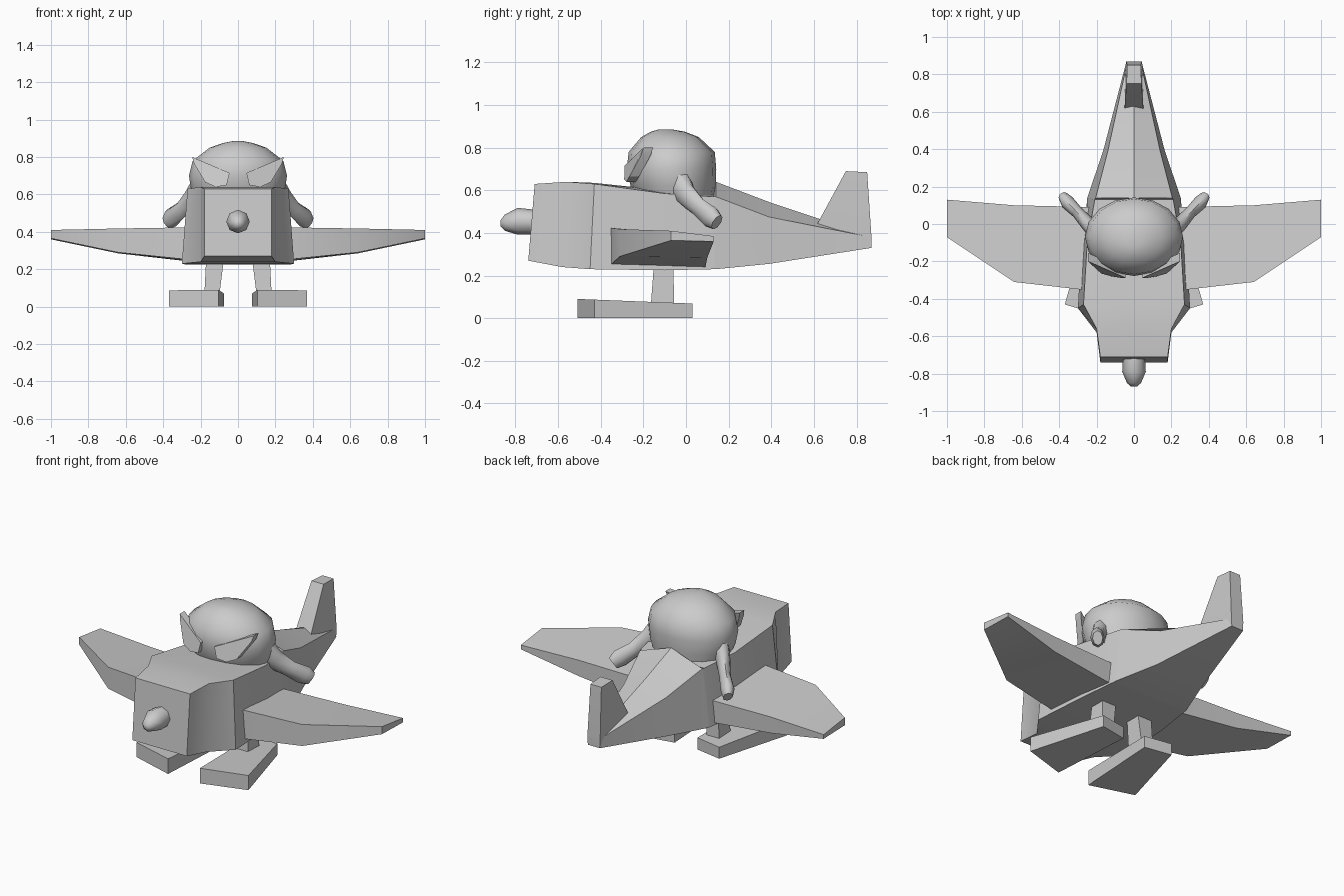
import bpy, bmesh, math
from mathutils import Vector

cube = bpy.data.objects.get("Cube")
if cube:
    bpy.data.objects.remove(cube, do_unlink=True)

GREY = (0.6, 0.6, 0.6, 1)
mat = bpy.data.materials.new("plain_grey")
mat.use_nodes = True
mat.diffuse_color = GREY
bsdf = next(n for n in mat.node_tree.nodes if n.type == 'BSDF_PRINCIPLED')
bsdf.inputs["Base Color"].default_value = GREY


def loft(name, rings, mirrored=False, angle=30):
    """Skin a row of equal-length point rings and cap both ends."""
    bm = bmesh.new()
    rows = [[bm.verts.new(p) for p in ring] for ring in rings]
    for a, b in zip(rows, rows[1:]):
        for i in range(len(a)):
            j = (i + 1) % len(a)
            bm.faces.new((a[i], a[j], b[j], b[i]))
    bm.faces.new(rows[0])
    bm.faces.new(rows[-1])
    bmesh.ops.recalc_face_normals(bm, faces=bm.faces)
    mesh = bpy.data.meshes.new(name)
    bm.to_mesh(mesh)
    bm.free()
    mesh.materials.append(mat)
    obj = bpy.data.objects.new(name, mesh)
    bpy.context.collection.objects.link(obj)
    if mirrored:
        obj.modifiers.new("mirror", 'MIRROR')
    bpy.ops.object.select_all(action='DESELECT')
    obj.select_set(True)
    bpy.context.view_layer.objects.active = obj
    bpy.ops.object.shade_smooth_by_angle(angle=math.radians(angle))
    return obj


def ellipse(n, center, u, v):
    """Ring of n points around center with half axes u and v."""
    c, u, v = Vector(center), Vector(u), Vector(v)
    return [c + u * math.cos(2 * math.pi * i / n) + v * math.sin(2 * math.pi * i / n)
            for i in range(n)]


# Fuselage: y bottom, y top, half width bottom, half width shoulder, z bottom, shoulder, ridge
stations = [
    (-0.74, -0.71, 0.18, 0.18, 0.27, 0.63, 0.63),
    (-0.58, -0.56, 0.20, 0.20, 0.24, 0.64, 0.64),
    (-0.45, -0.43, 0.30, 0.27, 0.23, 0.63, 0.635),
    (-0.10, -0.10, 0.28, 0.25, 0.225, 0.585, 0.60),
    (0.13, 0.13, 0.25, 0.21, 0.23, 0.57, 0.58),
    (0.14, 0.14, 0.25, 0.205, 0.23, 0.57, 0.64),
    (0.39, 0.39, 0.165, 0.14, 0.255, 0.475, 0.545),
    (0.87, 0.87, 0.04, 0.035, 0.33, 0.38, 0.385),
]
loft("fuselage", [
    [(-wb, yb, zb), (wb, yb, zb), (wt, yt, zs), (0, yt, zr), (-wt, yt, zs)]
    for yb, yt, wb, wt, zb, zs, zr in stations])

# Nose cone
loft("nose_spinner", [
    ellipse(8, (0, y, z), (r, 0, 0), (0, 0, r)) for y, z, r in
    [(-0.70, 0.45, 0.058), (-0.79, 0.455, 0.063), (-0.85, 0.448, 0.038), (-0.87, 0.445, 0.015)]],
    angle=50)

# Wings: x, leading y, trailing y, leading z low/high, trailing z low/high
loft("wings", [
    [(x, yl, zl0), (x, yl, zl1), (x, yt, zt1), (x, yt, zt0)]
    for x, yl, yt, zl0, zl1, zt0, zt1 in [
        (0.20, -0.36, 0.09, 0.245, 0.425, 0.235, 0.37),
        (0.64, -0.31, 0.10, 0.29, 0.418, 0.285, 0.38),
        (1.00, -0.07, 0.13, 0.365, 0.41, 0.36, 0.385)]], mirrored=True)

# Tail fin
loft("tail_fin", [
    [(-w0, y0, z0), (w0, y0, z0), (w1, y1, z1), (-w1, y1, z1)]
    for w0, y0, z0, w1, y1, z1 in [
        (0.05, 0.60, 0.41, 0.04, 0.87, 0.34),
        (0.05, 0.62, 0.45, 0.042, 0.87, 0.385),
        (0.04, 0.75, 0.69, 0.036, 0.85, 0.685)]], angle=20)

# Pilot's head: z, half width, half depth, centre y
loft("pilot_head", [
    ellipse(16, (0, cy, z), (rx, 0, 0), (0, ry, 0)) for z, rx, ry, cy in [
        (0.50, 0.20, 0.16, -0.04), (0.62, 0.25, 0.20, -0.06), (0.70, 0.262, 0.21, -0.068),
        (0.78, 0.242, 0.202, -0.067), (0.85, 0.152, 0.135, -0.075),
        (0.875, 0.08, 0.08, -0.085), (0.885, 0.03, 0.035, -0.095)]], angle=60)

# Slanted goggle lenses
lens = [(0.045, -0.288, 0.715), (0.245, -0.20, 0.80), (0.235, -0.21, 0.765),
        (0.175, -0.265, 0.665), (0.12, -0.28, 0.64), (0.06, -0.29, 0.65)]
loft("goggles", [lens, [(x, y + 0.045, z) for x, y, z in lens]], mirrored=True)

# Arms: tube along a short path, swelling into the hand
path = [(0.19, -0.04, 0.64, 0.07), (0.245, 0.0, 0.58, 0.05), (0.30, 0.06, 0.52, 0.04),
        (0.355, 0.115, 0.475, 0.048), (0.378, 0.145, 0.45, 0.035)]
axis = (Vector(path[-1][:3]) - Vector(path[0][:3])).normalized()
side = axis.cross((0, 0, 1)).normalized()
up = side.cross(axis)
loft("arms", [ellipse(8, p[:3], side * p[3] * 0.8, up * p[3] * 1.15) for p in path],
     mirrored=True, angle=60)

# Struts
loft("landing_struts", [
    [(x0, y0, z), (x1, y0, z), (x1, y1, z), (x0, y1, z)] for x0, x1, y0, y1, z in
    [(0.10, 0.18, -0.165, -0.055, 0.06), (0.075, 0.17, -0.15, -0.06, 0.26)]], mirrored=True)

# Splayed feet, thicker toward the toe
sole = [(0.105, -0.51), (0.37, -0.43), (0.24, 0.03), (0.075, 0.0)]
loft("feet", [
    [(x, y, 0.0) for x, y in sole],
    [(x, y, 0.07 - 0.04 * y) for x, y in sole]], mirrored=True)
